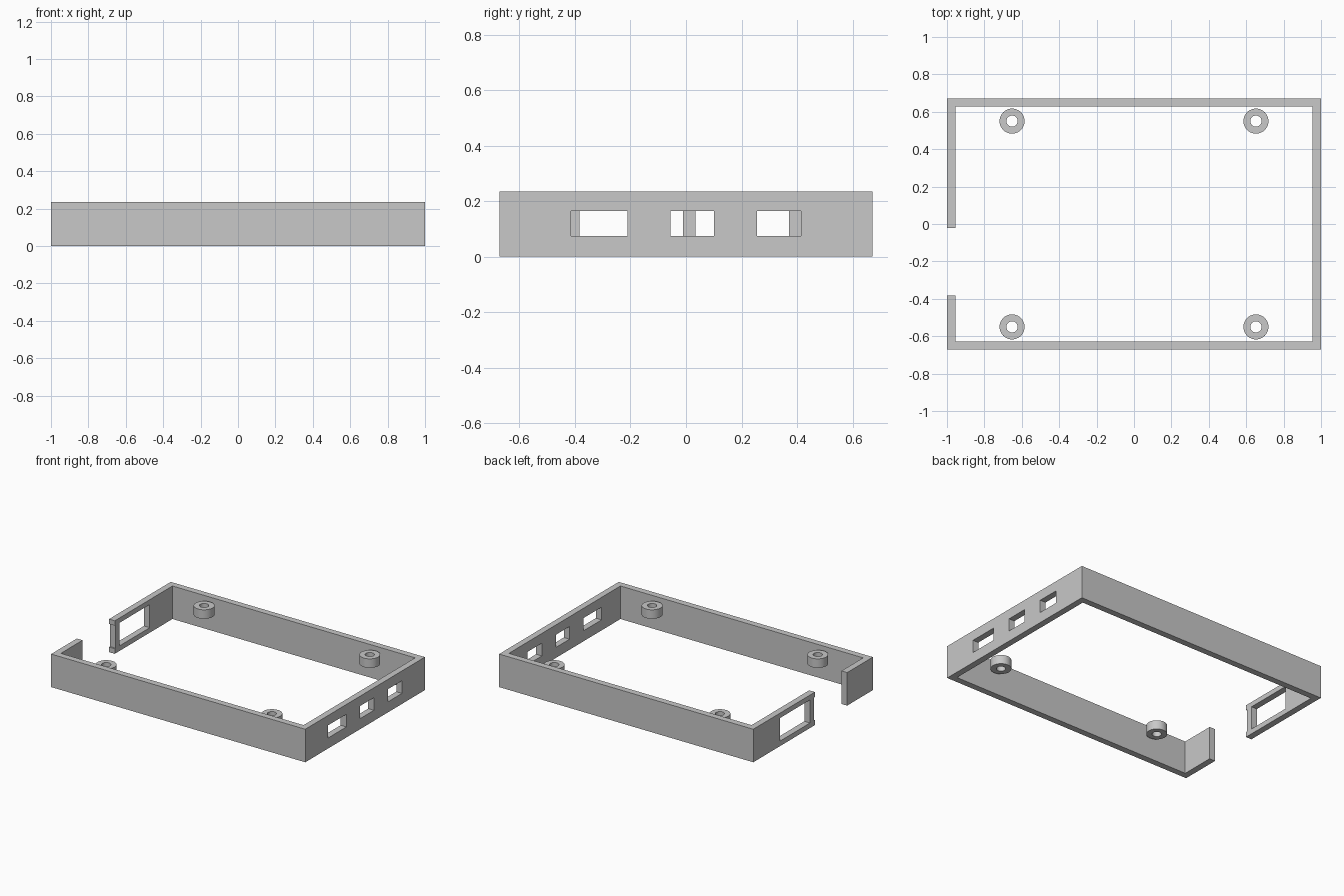
import bpy
import bmesh
from math import radians

# Remove the default cube
cube = bpy.data.objects.get("Cube")
if cube:
    bpy.data.objects.remove(cube, do_unlink=True)

HX, HY, H, WALL = 1.0, 0.672, 0.235, 0.045

# Single plain light grey
grey = bpy.data.materials.new("light_grey")
grey.use_nodes = True
COLOUR = (0.58, 0.58, 0.58, 1)
grey.diffuse_color = COLOUR
grey.node_tree.nodes["Principled BSDF"].inputs["Base Color"].default_value = COLOUR


def box(name, x, y, z):
    """Box from (min, max) ranges along each axis."""
    bm = bmesh.new()
    bmesh.ops.create_cube(bm, size=1)
    for v in bm.verts:
        v.co = [r[0] if c < 0 else r[1] for c, r in zip(v.co, (x, y, z))]
    return finish(name, bm)


def finish(name, bm):
    mesh = bpy.data.meshes.new(name)
    bm.to_mesh(mesh)
    bm.free()
    mesh.materials.append(grey)
    obj = bpy.data.objects.new(name, mesh)
    bpy.context.collection.objects.link(obj)
    return obj


def cut(target, cutter):
    """Subtract the cutter, apply the result and discard the cutter."""
    mod = target.modifiers.new("cut", 'BOOLEAN')
    mod.operation = 'DIFFERENCE'
    mod.solver = 'EXACT'
    mod.object = cutter
    cutter.hide_render = True
    bpy.context.view_layer.objects.active = target
    bpy.ops.object.modifier_apply(modifier=mod.name)
    bpy.data.objects.remove(cutter, do_unlink=True)


def tube(name, x, y, z0, z1, outer, inner, sides=48):
    """Upright ring: a square profile spun about its own axis."""
    bm = bmesh.new()
    profile = [(inner, z0), (outer, z0), (outer, z1), (inner, z1)]
    verts = [bm.verts.new((r, 0, z)) for r, z in profile]
    edges = [bm.edges.new((verts[i], verts[(i + 1) % 4])) for i in range(4)]
    bmesh.ops.spin(bm, geom=verts + edges, cent=(0, 0, 0), axis=(0, 0, 1),
                   angle=radians(360), steps=sides, use_duplicate=False)
    bmesh.ops.remove_doubles(bm, verts=bm.verts, dist=0.0001)
    bmesh.ops.recalc_face_normals(bm, faces=bm.faces)
    bmesh.ops.translate(bm, verts=bm.verts, vec=(x, y, 0))
    obj = finish(name, bm)
    bpy.context.view_layer.objects.active = obj
    obj.select_set(True)
    bpy.ops.object.shade_smooth_by_angle(angle=radians(30))
    obj.select_set(False)


# Open wall frame
frame = box("wall_frame", (-HX, HX), (-HY, HY), (0, H))
IX, IY = HX - WALL, HY - WALL
cut(frame, box("interior_cutter", (-IX, IX), (-IY, IY), (-1, 1)))

# Three port openings in the left wall
for y in ((-0.415, -0.21), (-0.055, 0.10), (0.256, 0.415)):
    cut(frame, box("port_cutter", (0.9, 1.1), y, (0.075, 0.165)))

# Wide gap and window in the right wall, with a slightly recessed end post
WINDOW_Z = (0.036, 0.2)
cut(frame, box("gap_cutter", (-1.1, -0.9), (-0.383, -0.021), (-1, 1)))
cut(frame, box("window_cutter", (-1.1, -0.9), (0.034, 0.372), WINDOW_Z))
cut(frame, box("post_cutter", (-1.1, -0.9), (-0.1, -0.011), WINDOW_Z))

# Four screw standoffs
for side, x in (("left", 0.652), ("right", -0.652)):
    for end, y in (("front", -0.55), ("back", 0.55)):
        tube(f"standoff_{end}_{side}", x, y, 0.143, 0.207, 0.067, 0.03)
